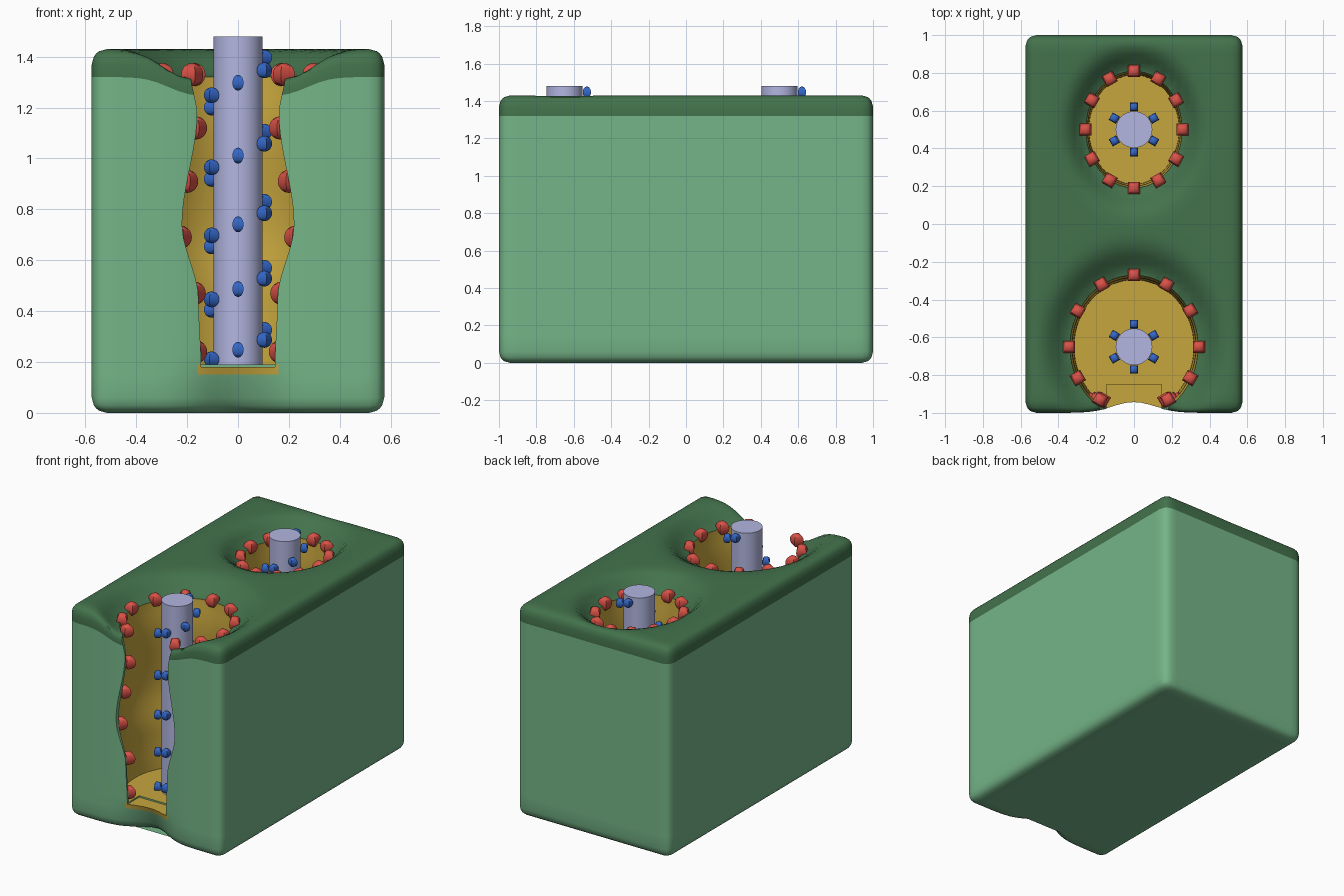
import bpy, bmesh, math
from mathutils import Matrix, Vector

if "Cube" in bpy.data.objects:
    bpy.data.objects.remove(bpy.data.objects["Cube"])


def mat(name, r, g, b):
    m = bpy.data.materials.new(name)
    lin = [((c / 255 + 0.055) / 1.055) ** 2.4 for c in (r, g, b)]
    m.diffuse_color = (*lin, 1)
    m.use_nodes = True
    m.node_tree.nodes["Principled BSDF"].inputs["Base Color"].default_value = m.diffuse_color
    return m


GREEN = mat("light green", 117, 181, 136)
DARK = mat("dark green", 67, 114, 76)
GOLD = mat("gold", 199, 166, 62)
LILAC = mat("lavender", 178, 182, 224)
RED = mat("red", 218, 82, 71)
BLUE = mat("blue", 52, 103, 200)

HX, HY, H = 0.575, 1.0, 1.43
FLOOR = 0.19
# wells: centre y, radius x, radius y
BACK, FRONT = (0.5, 0.255, 0.31), (-0.65, 0.34, 0.38)


def add(name, bm, mats, angle=40):
    me = bpy.data.meshes.new(name)
    bm.to_mesh(me)
    bm.free()
    for m in mats:
        me.materials.append(m)
    ob = bpy.data.objects.new(name, me)
    bpy.context.collection.objects.link(ob)
    smooth(ob, angle)
    return ob


def smooth(ob, angle):
    bpy.ops.object.select_all(action='DESELECT')
    ob.select_set(True)
    bpy.context.view_layer.objects.active = ob
    bpy.ops.object.shade_smooth_by_angle(angle=math.radians(angle))


def ease(table, z):
    """Smooth interpolation through (z, value) pairs."""
    if z <= table[0][0]:
        return table[0][1]
    for (a, u), (b, v) in zip(table, table[1:]):
        if z <= b:
            t = (z - a) / (b - a)
            return u + (v - u) * t * t * (3 - 2 * t)
    return table[-1][1]


def stack(rings, mat_index):
    """Closed solid lofted through equal rings of points."""
    bm = bmesh.new()
    vs = [[bm.verts.new(p) for p in r] for r in rings]
    n = len(vs[0])
    for a, b in zip(vs, vs[1:]):
        for i in range(n):
            j = (i + 1) % n
            bm.faces.new((a[i], a[j], b[j], b[i]))
    bm.faces.new(vs[0][::-1])
    bm.faces.new(vs[-1])
    bmesh.ops.recalc_face_normals(bm, faces=bm.faces)
    for f in bm.faces:
        f.material_index = mat_index
    return bm


# ---- tissue block: gridded rounded box, dipped at the wells, dented in front
def span(h, n, r=0.06):
    inner = h - r
    return ([-h + r * 0.4, h - r * 0.4] +
            [-inner + 2 * inner * i / n for i in range(n + 1)])


bm = bmesh.new()
bmesh.ops.create_cube(bm, size=1, matrix=Matrix.Translation((0, 0, H / 2)) @
                      Matrix.Diagonal((2 * HX, 2 * HY, H, 1)))
cuts = {0: span(HX, 26), 1: span(HY, 44),
        2: [z + H / 2 for z in span(H / 2, 8)] + [0.15, FLOOR, 1.32]}
for axis, values in cuts.items():
    n = Vector([float(i == axis) for i in range(3)])
    for v in values:
        bmesh.ops.bisect_plane(bm, geom=bm.verts[:] + bm.edges[:] + bm.faces[:],
                               plane_co=n * v, plane_no=n)
for f in bm.faces:
    c = f.calc_center_median()
    if c.z > 1.32:
        f.material_index = 1
    elif c.y < -0.99 and abs(c.x) < 0.16 and 0.15 < c.z < FLOOR:
        f.material_index = 2
R = 0.06
for v in bm.verts:
    p = v.co.copy()
    q = Vector((max(R - HX, min(HX - R, p.x)), max(R - HY, min(HY - R, p.y)),
                max(R, min(H - R, p.z))))
    d = p - q
    if d.length > 1e-6:
        p = q + d.normalized() * R
    dip = 0
    for cy, rx, ry in (BACK, FRONT):
        e = math.hypot(p.x / rx, (p.y - cy) / ry)
        dip = max(dip, 0.11 * math.exp(-(max(0, e - 1) / 0.28) ** 2))
    if p.z > 1.1:
        p.z -= dip * (p.z - 1.1) / (H - 1.1)
    if p.y < -0.9:
        dent = 0.05 + 0.07 * max(0, 1 - p.z / 0.2)
        p.y += dent * math.exp(-(p.x / 0.16) ** 2)
    v.co = p
block = add("tissue_block", bm, [GREEN, DARK, GOLD])

# ---- well cutters and the front slot cutter
SWELL = [(FLOOR, 0.93), (0.45, 0.96), (0.72, 1.05), (1.15, 0.96), (1.35, 1.0), (1.6, 1.04)]
SLOT = [(0.18, 0.145), (0.45, 0.155), (0.74, 0.22), (1.18, 0.16), (1.32, 0.185), (1.6, 0.3)]


def well(name, cy, rx, ry):
    rings = []
    for k in range(29):
        z = FLOOR + (1.6 - FLOOR) * k / 28
        s = ease(SWELL, z)
        rings.append([(rx * s * math.cos(a), cy + ry * s * math.sin(a), z)
                      for a in (math.tau * i / 56 for i in range(56))])
    return add(name, stack(rings, 2), [GREEN, DARK, GOLD])


rings = []
for k in range(29):
    z = 0.18 + 1.42 * k / 28
    w = ease(SLOT, z)
    rings.append([(-w, -1.1, z), (w, -1.1, z), (w, -0.85, z), (-w, -0.85, z)])
bm = stack(rings, 0)
for f in bm.faces:
    c = f.calc_center_median()
    f.material_index = 2 if c.z < 0.181 else (1 if c.z > 1.28 else 0)
cutters = [well("back_well_cutter", *BACK), well("front_well_cutter", *FRONT),
           add("slot_cutter", bm, [GREEN, DARK, GOLD])]
for c in cutters:
    c.hide_render = True
    mod = block.modifiers.new(c.name, 'BOOLEAN')
    mod.operation, mod.solver, mod.object = 'DIFFERENCE', 'EXACT', c
dg = bpy.context.evaluated_depsgraph_get()
cut_mesh = bpy.data.meshes.new_from_object(block.evaluated_get(dg))
block.modifiers.clear()
block.data = cut_mesh
for c in cutters:
    bpy.data.objects.remove(c)
smooth(block, 40)


# ---- beads: four-sided smooth spheres turned to face outwards
def beads(name, spots, r, m):
    bm = bmesh.new()
    for x, y, z, a in spots:
        bmesh.ops.create_uvsphere(
            bm, u_segments=4, v_segments=14, radius=r,
            matrix=Matrix.Translation((x, y, z)) @ Matrix.Rotation(a + math.pi / 4, 4, 'Z'))
    return add(name, bm, [m], 60)


# ---- rods with a spiral of blue beads
for label, (cy, rx, ry) in (("back", BACK), ("front", FRONT)):
    bm = bmesh.new()
    bmesh.ops.create_cone(bm, cap_ends=True, segments=40, radius1=0.097, radius2=0.097,
                          depth=1.3, matrix=Matrix.Translation((0, cy, 0.83)))
    add(label + "_rod", bm, [LILAC])
    spots = []
    for i in range(29):
        a = math.radians(210 + 60 * i)
        spots.append((0.12 * math.cos(a), cy + 0.12 * math.sin(a),
                      0.21 + 0.038 * i + 0.00022 * i * i, a))
    beads(label + "_rod_beads", spots, 0.031, BLUE)

    # red beads round the rim
    spots = []
    for i in range(12):
        if label == "front" and i in (5, 6, 7):
            continue
        a = math.radians(90 - 30 * i)
        sy = 0.33 if label == "front" and i in (4, 8) else ry
        spots.append((rx * 1.01 * math.cos(a), cy + sy * math.sin(a), 1.33, a))
    beads(label + "_rim_beads", spots, 0.045, RED)

# red beads down both edges of the front opening
spots = []
for z, x in ((1.33, 0.18), (1.12, 0.165), (0.91, 0.2), (0.69, 0.225), (0.47, 0.17), (0.24, 0.165)):
    for s in (-1, 1):
        spots.append((s * x, -0.93, z, math.radians(-90 + s * 30)))
beads("opening_edge_beads", spots, 0.045, RED)
